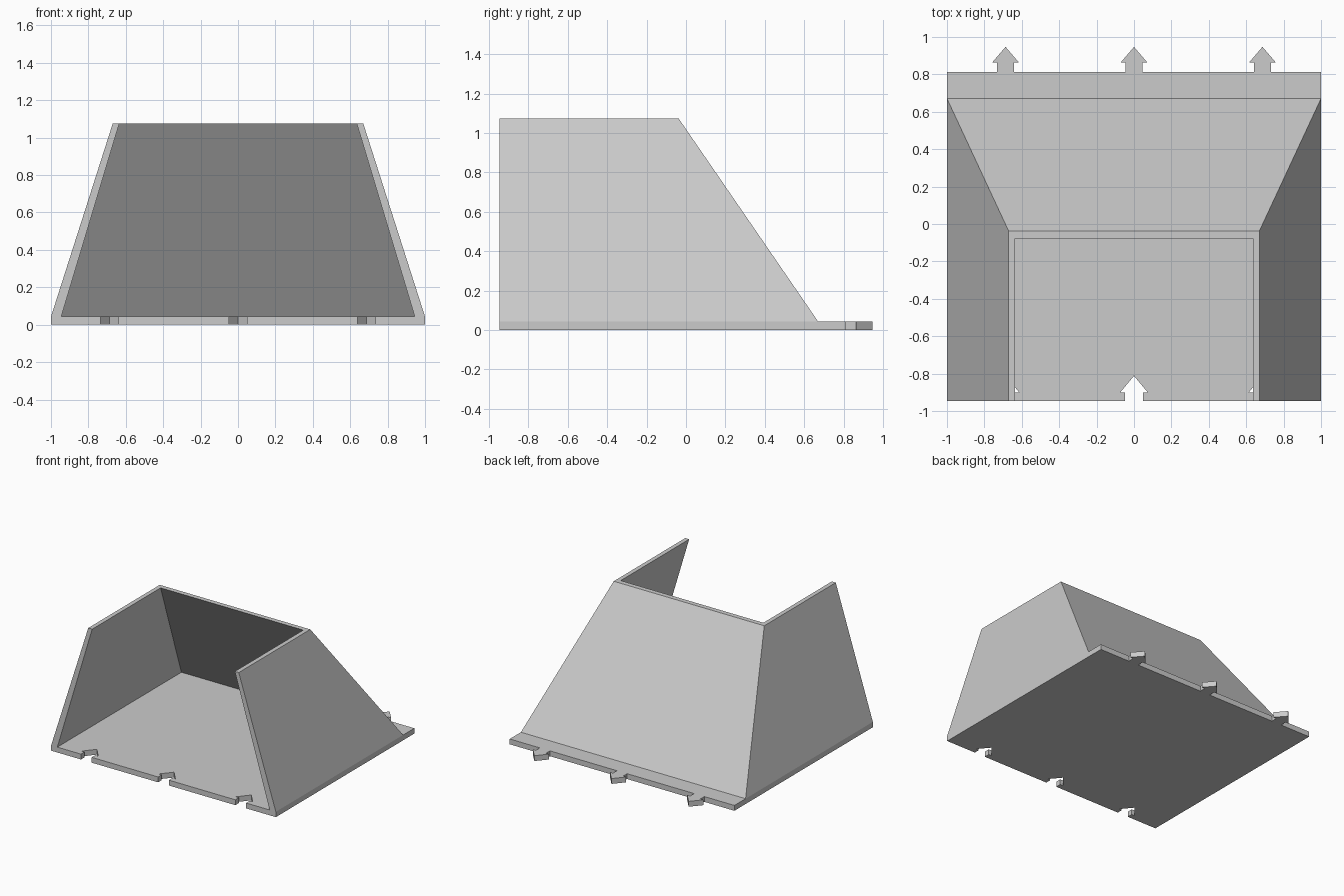
import bpy
import bmesh

if "Cube" in bpy.data.objects:
    bpy.data.objects.remove(bpy.data.objects["Cube"], do_unlink=True)

FLOOR, TOP = 0.043, 1.075      # floor thickness, wall height
FRONT, BACK = -0.947, 0.813    # floor plate edges
JOINTS = (-0.687, 0.0, 0.687)  # arrow connector positions

grey = bpy.data.materials.new("light grey")
grey.use_nodes = True
colour = (0.6, 0.6, 0.6, 1)
grey.diffuse_color = colour
grey.node_tree.nodes["Principled BSDF"].inputs["Base Color"].default_value = colour


def loft(name, lower, upper):
    """Closed solid between two matching outlines."""
    bm = bmesh.new()
    a = [bm.verts.new(p) for p in lower]
    b = [bm.verts.new(p) for p in upper]
    n = len(a)
    bm.faces.new(a[::-1])
    bm.faces.new(b)
    for i in range(n):
        j = (i + 1) % n
        bm.faces.new((a[i], a[j], b[j], b[i]))
    bmesh.ops.recalc_face_normals(bm, faces=bm.faces)
    mesh = bpy.data.meshes.new(name)
    bm.to_mesh(mesh)
    bm.free()
    mesh.materials.append(grey)
    obj = bpy.data.objects.new(name, mesh)
    bpy.context.collection.objects.link(obj)
    return obj


def arrow(x, y, stem, head, neck, length):
    """Arrow outline pointing to +y, listed from left to right."""
    half = [(-stem, 0), (-stem, neck), (-head, neck)]
    pts = half + [(0, length)] + [(-px, py) for px, py in half[::-1]]
    return [(x + px, y + py) for px, py in pts]


# Floor plate: arrow notches along the front, arrow tabs along the back
outline = [(-1, FRONT)]
for x in JOINTS:
    outline += arrow(x, FRONT, 0.048, 0.075, 0.045, 0.135)
outline += [(1, FRONT), (1, BACK)]
for x in JOINTS[::-1]:
    outline += arrow(x, BACK, 0.045, 0.072, 0.05, 0.134)[::-1]
outline.append((-1, BACK))
loft("floor_plate", [(x, y, 0) for x, y in outline],
     [(x, y, FLOOR) for x, y in outline])


# Sloping walls: one U-shaped shell, open at the front and top
def u_ring(outer_x, outer_y, inner_x, inner_y, z):
    right = [(outer_x, outer_y), (outer_x, FRONT), (inner_x, FRONT), (inner_x, inner_y)]
    return [(x, y, z) for x, y in right + [(-x, y) for x, y in right[::-1]]]


loft("sloping_walls", u_ring(1, 0.671, 0.945, 0.63, FLOOR),
     u_ring(0.67, -0.038, 0.635, -0.077, TOP))
